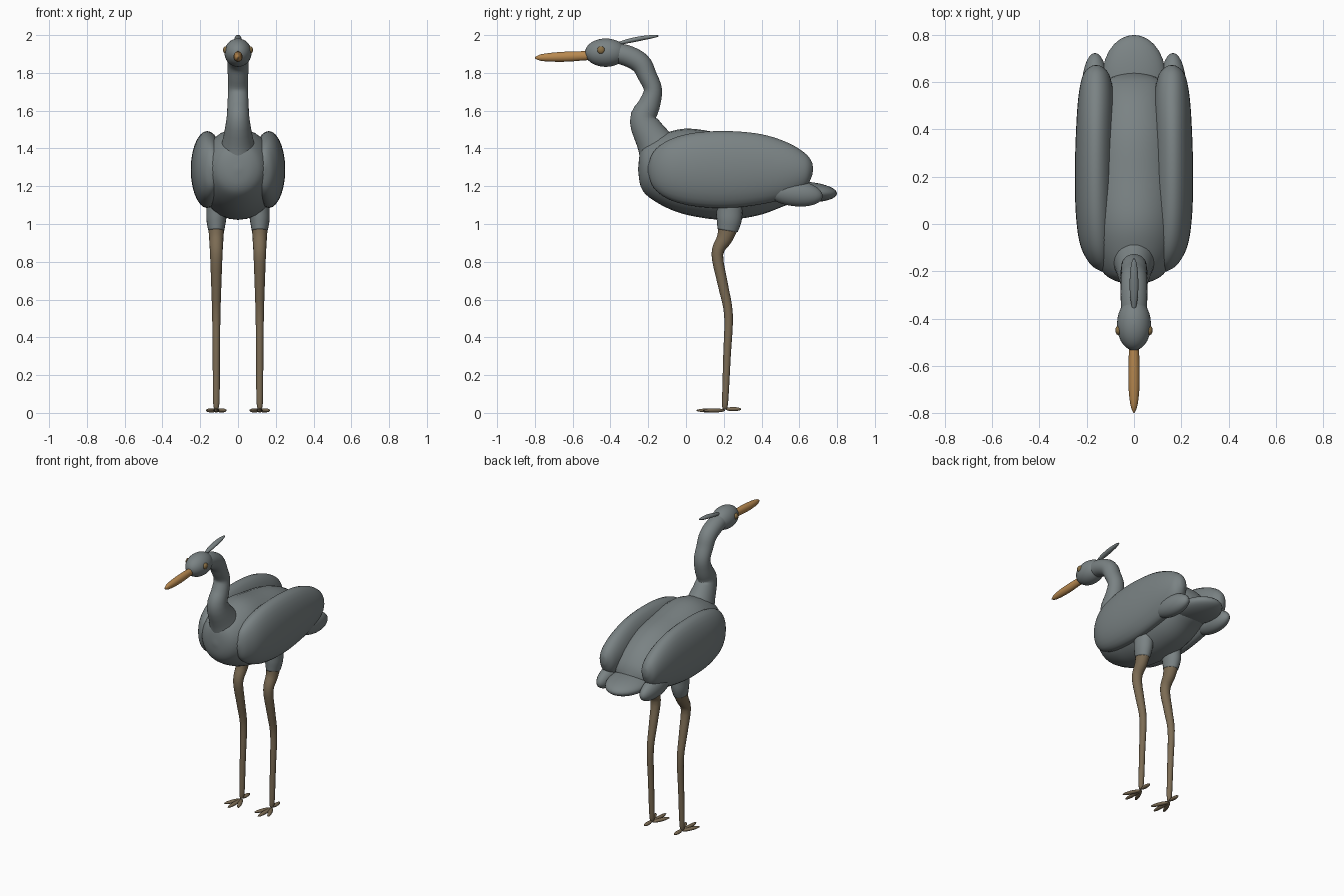
import bpy, math
from mathutils import Vector, Euler


def material(name, rgb):
    m = bpy.data.materials.new(name)
    m.diffuse_color = (*rgb, 1)
    return m


GREY = material("slate grey feathers", (0.195, 0.225, 0.23))
LEG = material("brown leg", (0.20, 0.148, 0.088))
BEAK = material("ochre beak", (0.48, 0.25, 0.08))
EYE = material("amber eye", (0.25, 0.16, 0.06))


def make(name, verts, faces, mat):
    me = bpy.data.meshes.new(name)
    me.from_pydata(verts, [], faces)
    me.polygons.foreach_set("use_smooth", [True] * len(me.polygons))
    me.materials.append(mat)
    me.update()
    ob = bpy.data.objects.new(name, me)
    bpy.context.collection.objects.link(ob)
    return ob


def catmull(a, b, c, d, t):
    return tuple(0.5 * (2 * q + (r - p) * t + (2 * p - 5 * q + 4 * r - s) * t * t
                        + (3 * q - p - 3 * r + s) * t ** 3)
                 for p, q, r, s in zip(a, b, c, d))


def loft(name, stations, mat, steps=5, sides=28, upright=False):
    """Skin elliptical rings (x, y, z, x radius, other radius) along a path."""
    s = [stations[0]] + stations + [stations[-1]]
    rings = []
    for i in range(1, len(s) - 2):
        rings += [catmull(*s[i - 1:i + 3], k / steps) for k in range(steps)]
    rings.append(stations[-1])
    verts, faces = [], []
    for i, r in enumerate(rings):
        a, b = rings[max(i - 1, 0)], rings[min(i + 1, len(rings) - 1)]
        t = Vector((0, b[1] - a[1], b[2] - a[2])).normalized()
        if upright:
            t = Vector((0, 1, 0))
        side = Vector((1, 0, 0))
        up = side.cross(t)
        for k in range(sides):
            ang = math.tau * k / sides
            verts.append(Vector(r[:3]) + side * max(r[3], 0.001) * math.cos(ang)
                         + up * max(r[4], 0.001) * math.sin(ang))
    for i in range(len(rings) - 1):
        for k in range(sides):
            p, q = i * sides + k, i * sides + (k + 1) % sides
            faces.append((p, q, q + sides, p + sides))
    faces.append(tuple(reversed(range(sides))))
    faces.append(tuple(range(len(verts) - sides, len(verts))))
    return make(name, verts, faces, mat)


def blob(name, centre, radii, mat, rot=(0, 0, 0), seg=28, rows=18):
    """Smooth ellipsoid."""
    e = Euler(rot).to_matrix()
    verts, faces = [], []
    for i in range(rows + 1):
        v = math.pi * min(max(i / rows, 0.002), 0.998)
        for k in range(seg):
            u = math.tau * k / seg
            p = Vector((radii[0] * math.sin(v) * math.cos(u),
                        radii[1] * math.sin(v) * math.sin(u), -radii[2] * math.cos(v)))
            verts.append(e @ p + Vector(centre))
    for i in range(rows):
        for k in range(seg):
            p, q = i * seg + k, i * seg + (k + 1) % seg
            faces.append((p, q, q + seg, p + seg))
    faces += [tuple(reversed(range(seg))), tuple(range(rows * seg, (rows + 1) * seg))]
    return make(name, verts, faces, mat)


# Torso: y, bottom z, top z, half width
torso = [(-0.253, 1.28, 1.30, 0.01), (-0.24, 1.20, 1.39, 0.08), (-0.20, 1.145, 1.44, 0.135),
         (-0.10, 1.085, 1.485, 0.185), (0.02, 1.045, 1.505, 0.205), (0.2, 1.022, 1.478, 0.21),
         (0.38, 1.045, 1.445, 0.19), (0.52, 1.095, 1.38, 0.15), (0.61, 1.13, 1.29, 0.11),
         (0.645, 1.18, 1.20, 0.01)]
loft("body", [(0, y, (a + b) / 2, w, (b - a) / 2) for y, a, b, w in torso], GREY, upright=True)

# Neck in an S bend
loft("neck", [(0, -0.10, 1.32, 0.12, 0.15), (0, -0.165, 1.43, 0.085, 0.098),
              (0, -0.226, 1.55, 0.062, 0.072), (0, -0.195, 1.63, 0.056, 0.058),
              (0, -0.175, 1.71, 0.053, 0.048), (0, -0.205, 1.785, 0.054, 0.05),
              (0, -0.243, 1.853, 0.056, 0.055), (0, -0.325, 1.895, 0.056, 0.055),
              (0, -0.42, 1.908, 0.05, 0.05)], GREY, steps=4)

# Head, beak, crest
blob("head", (0, -0.425, 1.907), (0.072, 0.11, 0.075), GREY)
loft("beak", [(0, -0.48, 1.892, 0.02, 0.022), (0, -0.55, 1.89, 0.022, 0.025),
              (0, -0.63, 1.886, 0.024, 0.027), (0, -0.71, 1.883, 0.022, 0.024),
              (0, -0.77, 1.881, 0.014, 0.017), (0, -0.80, 1.88, 0.002, 0.003)], BEAK, sides=18)
loft("crest", [(0, -0.36, 1.955, 0.008, 0.008), (0, -0.30, 1.97, 0.017, 0.012),
               (0, -0.23, 1.984, 0.018, 0.012), (0, -0.17, 1.993, 0.012, 0.008),
               (0, -0.145, 1.996, 0.002, 0.003)], GREY, sides=14)

# Tail fan
blob("tail", (0, 0.62, 1.17), (0.135, 0.18, 0.055), GREY, (math.radians(-3), 0, 0))

# Wing: y, bottom z, top z, centre x, half width
wing = [(-0.20, 1.27, 1.31, 0.13, 0.01), (-0.17, 1.19, 1.385, 0.14, 0.045),
        (-0.09, 1.13, 1.445, 0.152, 0.075), (0.04, 1.095, 1.482, 0.16, 0.086),
        (0.22, 1.085, 1.492, 0.163, 0.087), (0.40, 1.105, 1.475, 0.162, 0.083),
        (0.54, 1.14, 1.43, 0.16, 0.075), (0.63, 1.19, 1.375, 0.16, 0.056),
        (0.665, 1.25, 1.33, 0.16, 0.025), (0.672, 1.285, 1.297, 0.16, 0.004)]

for sign, label in ((-1, "right"), (1, "left")):
    loft(label + "_wing", [(sign * x, y, (a + b) / 2, w, (b - a) / 2) for y, a, b, x, w in wing],
         GREY, upright=True)
    blob(label + "_wing_tip", (sign * 0.165, 0.57, 1.165), (0.056, 0.155, 0.07), GREY,
         (math.radians(-8), 0, 0))
    blob(label + "_eye", (sign * 0.066, -0.45, 1.921), (0.013, 0.02, 0.02), EYE, seg=18, rows=12)

    # Feathered thigh and bare leg
    x = sign * 0.115
    loft(label + "_thigh", [(sign * 0.11, 0.23, 1.16, 0.06, 0.075), (sign * 0.112, 0.23, 1.08, 0.056, 0.07),
                            (x, 0.228, 1.02, 0.052, 0.066), (x, 0.22, 0.965, 0.042, 0.054)],
         GREY, sides=20)
    loft(label + "_leg", [(x, 0.224, 0.985, 0.042, 0.053), (x, 0.205, 0.925, 0.038, 0.042),
                          (x, 0.166, 0.84, 0.033, 0.031), (x, 0.195, 0.68, 0.027, 0.027),
                          (x, 0.225, 0.52, 0.022, 0.023), (x, 0.217, 0.30, 0.019, 0.02),
                          (x, 0.207, 0.055, 0.017, 0.016), (x, 0.205, 0.018, 0.004, 0.008)],
         LEG, steps=4, sides=16)

    # Three front toes and one hind toe fan out from the ankle
    for i, (turn, length) in enumerate(((-24, 0.13), (0, 0.155), (24, 0.13), (180, 0.085))):
        a = math.radians(turn)
        half = length / 2
        blob(f"{label}_toe_{i + 1}", (x + math.sin(a) * half, 0.208 - math.cos(a) * half, 0.013 if turn != 180 else 0.02),
             (0.014, half, 0.011), LEG, (0, 0, a), seg=14, rows=10)
